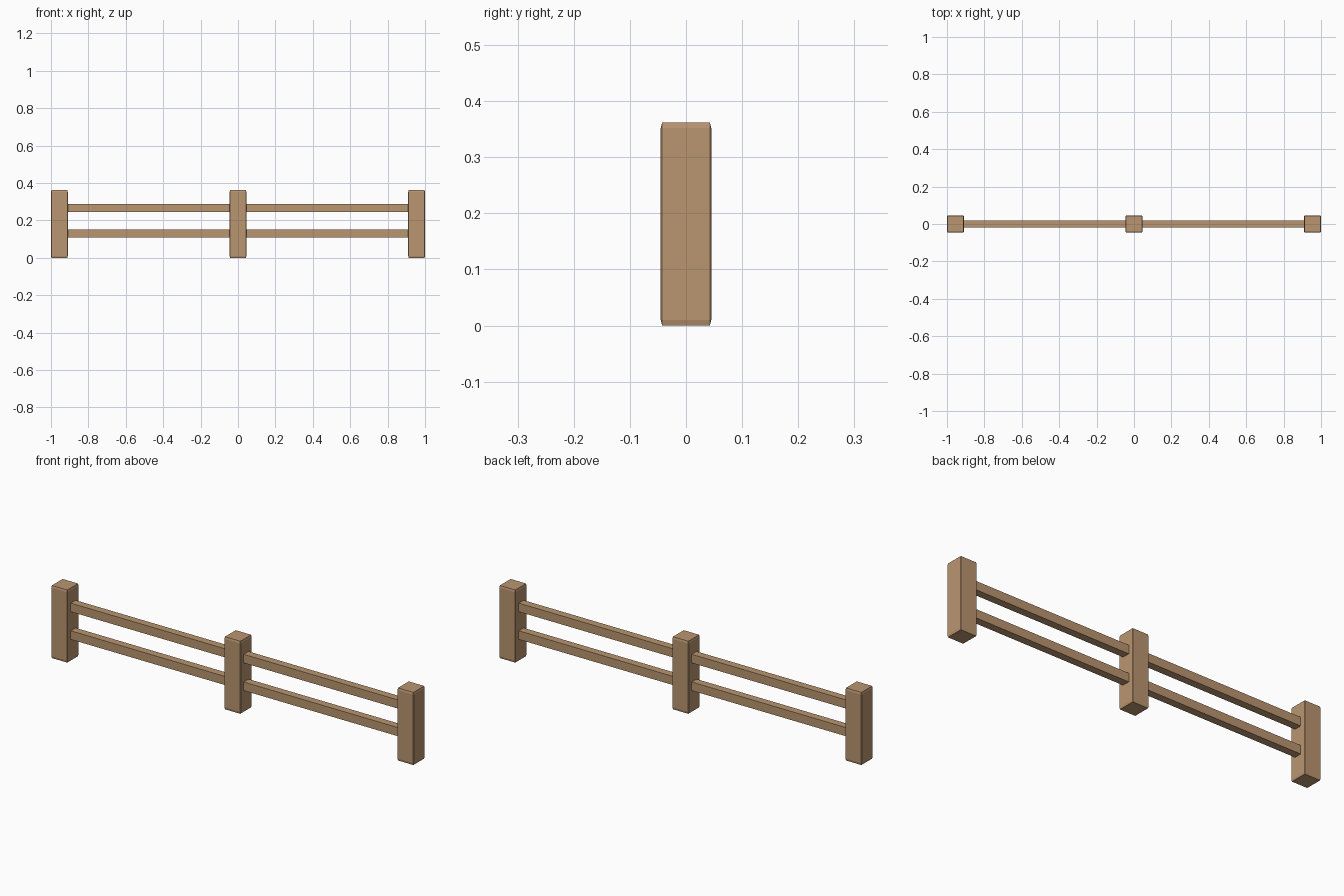
import bpy
import bmesh
from mathutils import Matrix, Vector

if "Cube" in bpy.data.objects:
    bpy.data.objects.remove(bpy.data.objects["Cube"], do_unlink=True)

# One wood colour for the whole fence
wood = bpy.data.materials.new("light_brown_wood")
wood.use_nodes = True
colour = (0.49, 0.30, 0.16, 1.0)
wood.diffuse_color = colour
wood.node_tree.nodes["Principled BSDF"].inputs["Base Color"].default_value = colour

POST_SIZE = Vector((0.09, 0.09, 0.362))
POST_X = 0.955
RAIL_DEPTH, RAIL_HEIGHT = 0.038, 0.043


def beam(name, centre, size, chamfer=0.0):
    """Box whose chamfer is a share of each dimension, so it stretches with the box."""
    bm = bmesh.new()
    bmesh.ops.create_cube(bm, size=1.0)
    if chamfer:
        bmesh.ops.bevel(bm, geom=bm.edges[:], offset=chamfer, segments=1,
                        affect='EDGES', profile=0.5)
    bmesh.ops.transform(bm, matrix=Matrix.Diagonal((*size, 1.0)), verts=bm.verts)
    mesh = bpy.data.meshes.new(name)
    bm.to_mesh(mesh)
    bm.free()
    mesh.materials.append(wood)
    obj = bpy.data.objects.new(name, mesh)
    obj.location = centre
    bpy.context.collection.objects.link(obj)
    return obj


# Three upright posts with slim chamfers
for name, x in (("right_post", -POST_X), ("middle_post", 0), ("left_post", POST_X)):
    beam(name, (x, 0, POST_SIZE.z / 2), POST_SIZE, chamfer=0.028)

# Two rails in each bay, their ends set just inside the posts
rail_length = POST_X - POST_SIZE.x + 0.01
for side, sign in (("right", -1), ("left", 1)):
    for level, z in (("lower", 0.129), ("upper", 0.267)):
        beam(f"{side}_{level}_rail", (sign * POST_X / 2, 0, z),
             (rail_length, RAIL_DEPTH, RAIL_HEIGHT))
